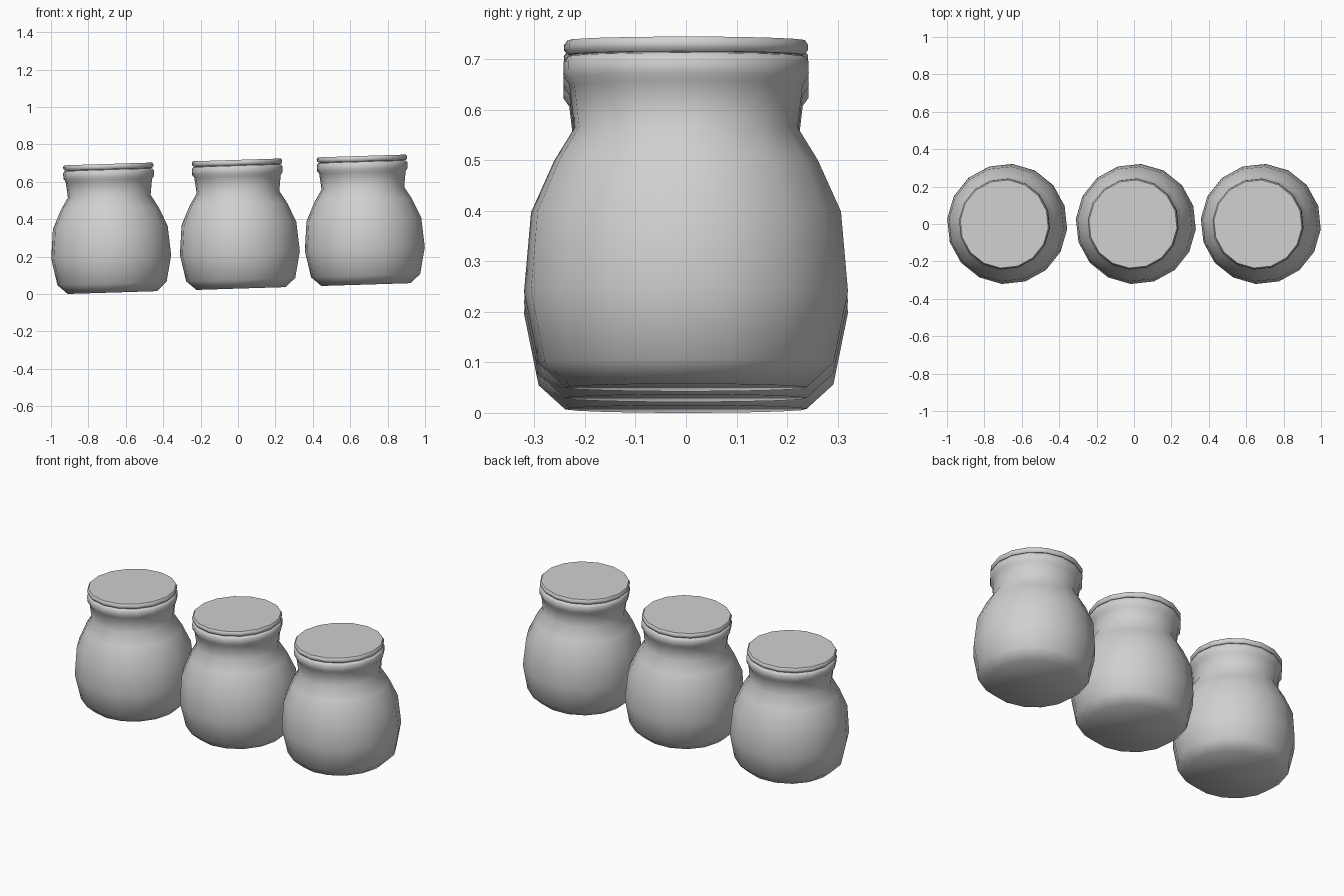
import bpy
import bmesh
import math
from mathutils import Matrix

SIDES = 16
TILT = math.radians(-1.8)
PHASE = math.radians(-5)

cube = bpy.data.objects.get("Cube")
if cube:
    bpy.data.objects.remove(cube, do_unlink=True)


def make_material(name, colour):
    mat = bpy.data.materials.new(name)
    mat.use_nodes = True
    mat.diffuse_color = colour
    mat.node_tree.nodes["Principled BSDF"].inputs["Base Color"].default_value = colour
    return mat


def turned(name, profile, mat, place, sharp_angle):
    """Turn a (radius, height) profile about z and cap both ends."""
    bm = bmesh.new()
    rings = []
    for radius, height in profile:
        ring = []
        for i in range(SIDES):
            a = PHASE + math.tau * i / SIDES
            ring.append(bm.verts.new((radius * math.cos(a), radius * math.sin(a), height)))
        rings.append(ring)
    for low, high in zip(rings, rings[1:]):
        for i in range(SIDES):
            j = (i + 1) % SIDES
            bm.faces.new((low[i], low[j], high[j], high[i]))
    bm.faces.new(rings[0][::-1])
    bm.faces.new(rings[-1])
    mesh = bpy.data.meshes.new(name)
    bm.to_mesh(mesh)
    bm.free()
    mesh.materials.append(mat)
    obj = bpy.data.objects.new(name, mesh)
    obj.matrix_world = place
    bpy.context.collection.objects.link(obj)
    bpy.ops.object.select_all(action="DESELECT")
    obj.select_set(True)
    bpy.context.view_layer.objects.active = obj
    bpy.ops.object.shade_smooth_by_angle(angle=math.radians(sharp_angle))
    return obj


grey = make_material("light grey", (0.63, 0.63, 0.63, 1))

# Bulging pot with a narrow neck and a rolled collar
POT = [(0.24, 0), (0.293, 0.048), (0.322, 0.19), (0.308, 0.348), (0.262, 0.45),
       (0.222, 0.515), (0.232, 0.6), (0.243, 0.615), (0.244, 0.645),
       (0.236, 0.656), (0.225, 0.658), (0.225, 0.665)]

# Thin flat lid with a rounded edge
LID = [(0.234, 0.659), (0.242, 0.667), (0.243, 0.678), (0.236, 0.688)]

# Row of three jars on a slight slope
for side, x in (("right", -0.672), ("middle", 0.016), ("left", 0.684)):
    z = 0.0075 - (x + 0.672) * math.tan(TILT)
    place = Matrix.Translation((x, 0, z)) @ Matrix.Rotation(TILT, 4, "Y")
    turned(side + "_jar_pot", POT, grey, place, 60)
    turned(side + "_jar_lid", LID, grey, place, 40)
